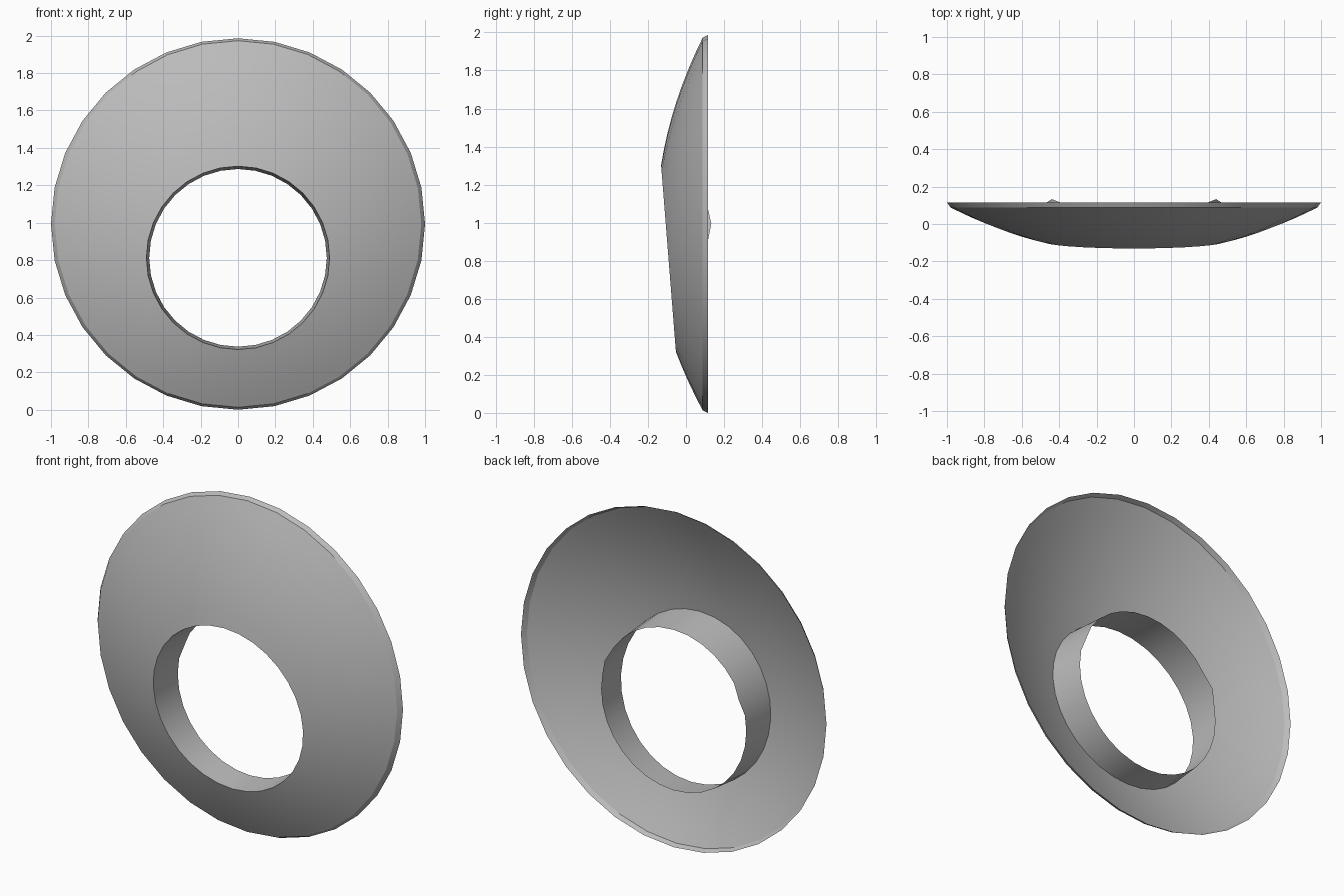
import bpy
import bmesh
from math import sin, cos, pi

old = bpy.data.objects.get("Cube")
if old:
    bpy.data.objects.remove(old, do_unlink=True)

SIDES = 32
DISC_Z, HOLE_Z = 0.993, 0.812
HOLE_R, TUBE_R = 0.49, 0.475
BACK_Y = 0.115

grey = bpy.data.materials.new("plain_grey")
grey.use_nodes = True
grey.diffuse_color = (0.5, 0.5, 0.5, 1)
grey.node_tree.nodes["Principled BSDF"].inputs["Base Color"].default_value = (0.5, 0.5, 0.5, 1)


def loft(name, rings, sharp_rings=()):
    """Skin a series of closed rings into an open smooth shell."""
    bm = bmesh.new()
    loops = [[bm.verts.new(p) for p in ring] for ring in rings]
    for a, b in zip(loops, loops[1:]):
        n = len(a)
        for i in range(n):
            j = (i + 1) % n
            bm.faces.new((a[i], a[j], b[j], b[i])).smooth = True
    for k in sharp_rings:
        for i, v in enumerate(loops[k]):
            edge = bm.edges.get((v, loops[k][i - 1]))
            edge.smooth = False
    mesh = bpy.data.meshes.new(name)
    bm.to_mesh(mesh)
    bm.free()
    mesh.materials.append(grey)
    obj = bpy.data.objects.new(name, mesh)
    bpy.context.collection.objects.link(obj)
    return obj


def dome_ring(t):
    """Ring on the bowl face: t = 0 at the offset hole, t = 1 at the rim."""
    ring = []
    for i in range(SIDES):
        a = 2 * pi * i / SIDES
        r = HOLE_R + (0.98 - HOLE_R) * t
        x = r * cos(a)
        z = HOLE_Z + (DISC_Z - HOLE_Z) * t + r * sin(a)
        dist2 = x * x + (z - DISC_Z) ** 2
        y = 0.253 * dist2 - 0.155 - 0.006 * (1 - t) * (1 - sin(a))
        ring.append((x, y, z))
    return ring


def circle(r, y, z):
    return [(r * cos(2 * pi * i / SIDES), y, z + r * sin(2 * pi * i / SIDES))
            for i in range(SIDES)]


# Domed face with a narrow bevelled rim, open at the back
STEPS = 8
rings = [dome_ring(k / STEPS) for k in range(STEPS + 1)]
rings.append([(x, BACK_Y, z * 0.993) for x, y, z in circle(1.0, 0, 1.0)])
loft("domed_disc", rings, sharp_rings=[STEPS])

# Tube running back from the hole, with a small raised point on each side
back = []
for i, (x, y, z) in enumerate(circle(TUBE_R, BACK_Y, HOLE_Z)):
    raised = i in (2, SIDES // 2 - 2)
    back.append((x, 0.133 if raised else y, z))
loft("hole_tube", [rings[0], back])
